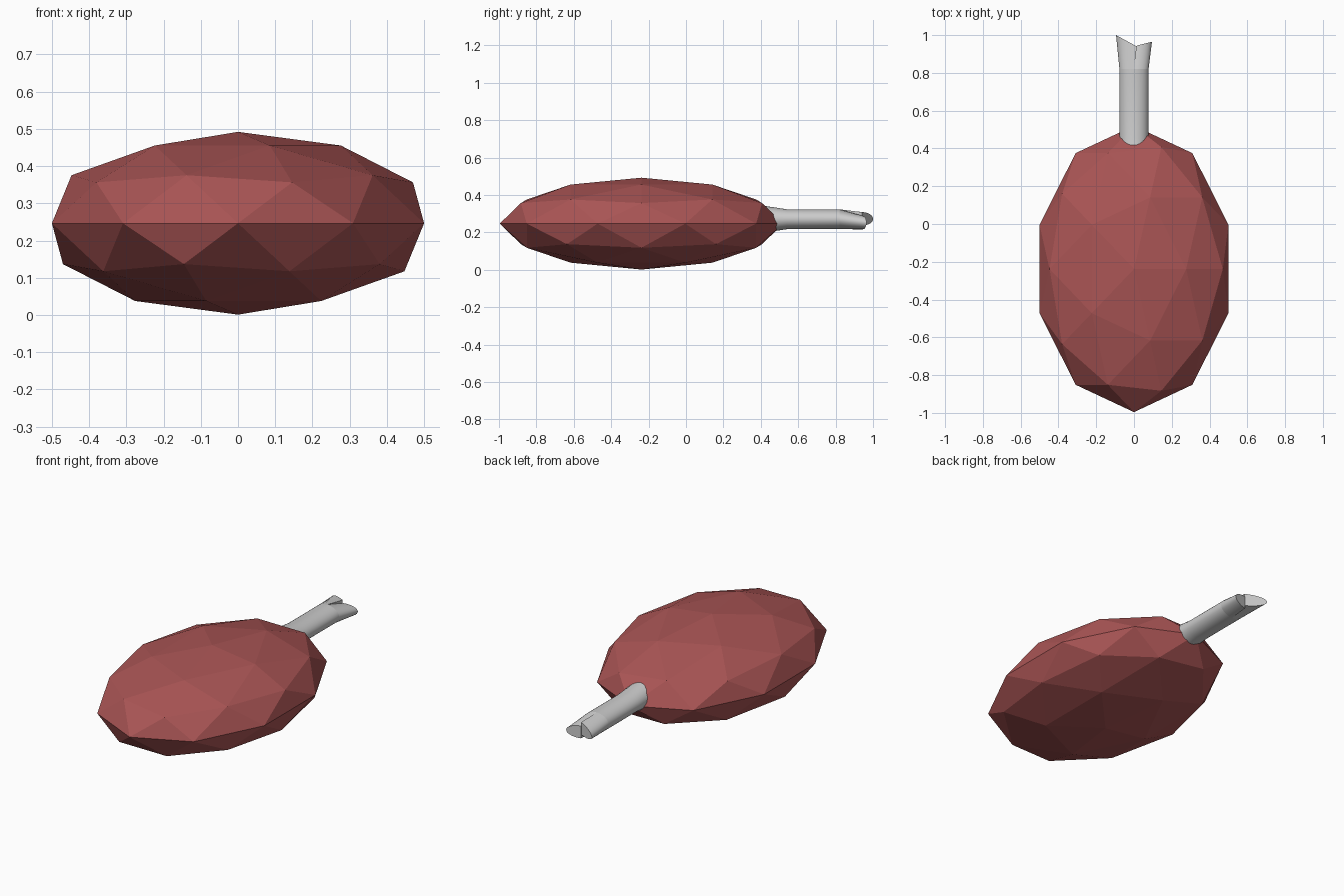
import bpy, bmesh, math

if "Cube" in bpy.data.objects:
    bpy.data.objects.remove(bpy.data.objects["Cube"])

# meat: faceted two-level icosphere squashed into an oval
bpy.ops.mesh.primitive_ico_sphere_add(subdivisions=2, radius=1, location=(0, -0.238, 0.2465))
meat = bpy.context.object
meat.name = "meat"
meat.scale = (0.5257, 0.758, 0.2455)
bpy.ops.object.transform_apply(location=False, rotation=False, scale=True)
mat = bpy.data.materials.new("meat_red")
mat.diffuse_color = (0.40, 0.09, 0.09, 1)
mat.use_nodes = True
mat.node_tree.nodes["Principled BSDF"].inputs["Base Color"].default_value = mat.diffuse_color
meat.data.materials.append(mat)


def loft(name, rings):
    """Skin a list of equal-sized closed rings and cap both ends."""
    bm = bmesh.new()
    loops = [[bm.verts.new(p) for p in ring] for ring in rings]
    n = len(loops[0])
    for a, b in zip(loops, loops[1:]):
        for i in range(n):
            j = (i + 1) % n
            bm.faces.new((a[i], a[j], b[j], b[i]))
    bm.faces.new(loops[0])
    bm.faces.new(loops[-1])
    bmesh.ops.recalc_face_normals(bm, faces=bm.faces)
    mesh = bpy.data.meshes.new(name)
    bm.to_mesh(mesh)
    bm.free()
    ob = bpy.data.objects.new(name, mesh)
    bpy.context.collection.objects.link(ob)
    bpy.ops.object.select_all(action='DESELECT')
    ob.select_set(True)
    bpy.context.view_layer.objects.active = ob
    bpy.ops.object.shade_smooth_by_angle(angle=math.radians(35))
    return ob


def oval(y, rx, rz, zc=0.27, n=32):
    return [(rx * math.cos(2 * math.pi * i / n), y, zc + rz * math.sin(2 * math.pi * i / n))
            for i in range(n)]


def half_oval(side, x_in, x_out, y_in, y_out, rz, zc, n=16):
    pts = []
    for i in range(n + 1):
        a = -math.pi / 2 + math.pi * i / n
        t = math.cos(a)
        pts.append((x_in + (x_out - x_in) * t, y_in + (y_out - y_in) * t, zc + rz * math.sin(a)))
    return pts


# bone shaft: oval tube, slightly taller where it enters the meat
loft("bone_shaft", [oval(0.37, 0.077, 0.079), oval(0.54, 0.077, 0.053), oval(0.82, 0.077, 0.053)])

# bone knuckles: two half-round lobes with slanted ends, left one longer and higher
for name, side, tip_in, tip_out, y_in, y_out, zc in (
        ("bone_knuckle_left", -1, 0.015, -0.095, 0.94, 1.0, 0.272),
        ("bone_knuckle_right", 1, 0.015, 0.095, 0.945, 0.965, 0.252)):
    loft(name, [half_oval(side, 0, side * 0.077, 0.82, 0.82, 0.053, 0.27),
                half_oval(side, tip_in, tip_out, y_in, y_out, 0.036, zc)])
